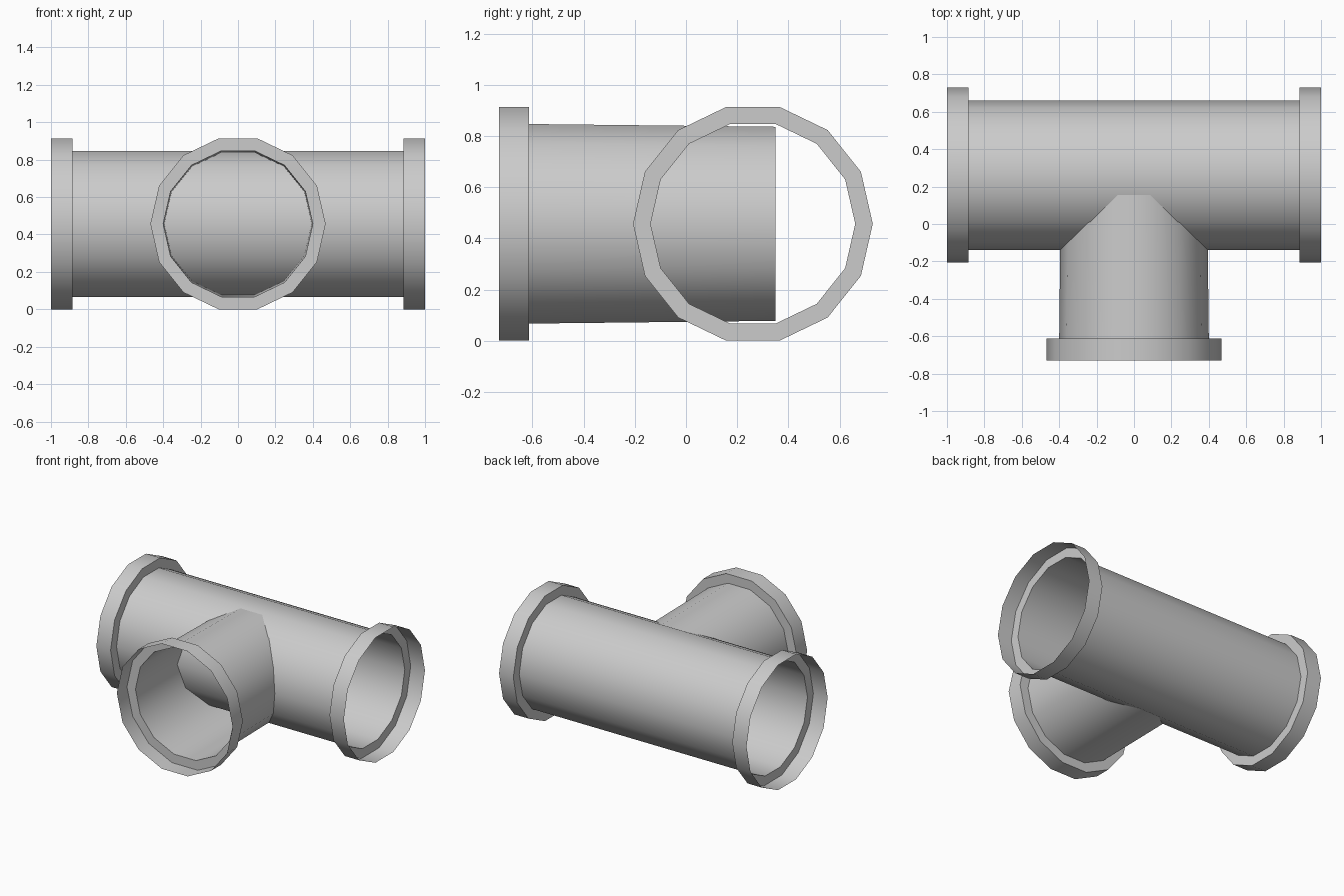
import bpy, bmesh
from math import pi, sin, cos, radians
from mathutils import Vector

if "Cube" in bpy.data.objects:
    bpy.data.objects.remove(bpy.data.objects["Cube"])

SIDES = 14
R_OUT, R_IN = 0.4685, 0.4
CZ = R_OUT * sin(pi / 2 - pi / SIDES)   # flats rest on the ground
CY = 0.2615                             # axis of the main pipe


def tube(name, profile, axis, centre):
    """Sweep (distance, radius) points around a horizontal axis, open ended."""
    bm = bmesh.new()
    axis = Vector(axis)
    side = axis.cross(Vector((0, 0, 1)))
    rings = []
    for d, r in profile:
        ring = []
        for i in range(SIDES):
            a = 2 * pi * i / SIDES
            p = Vector(centre) + axis * d + side * (r * cos(a)) + Vector((0, 0, r * sin(a)))
            ring.append(bm.verts.new(p))
        rings.append(ring)
    for a, b in zip(rings, rings[1:]):
        for i in range(SIDES):
            j = (i + 1) % SIDES
            bm.faces.new((a[i], b[i], b[j], a[j]))
    bm.normal_update()
    # Outward facing walls
    f = bm.faces[:][0] if not bm.faces.ensure_lookup_table() else None
    mid = Vector(centre)
    c = f.calc_center_median() - mid
    c -= axis * c.dot(axis)
    if f.normal.dot(c) < 0:
        bmesh.ops.reverse_faces(bm, faces=bm.faces[:])
    me = bpy.data.meshes.new(name)
    bm.to_mesh(me)
    bm.free()
    ob = bpy.data.objects.new(name, me)
    bpy.context.collection.objects.link(ob)
    bpy.ops.object.select_all(action='DESELECT')
    ob.select_set(True)
    bpy.context.view_layer.objects.active = ob
    bpy.ops.object.shade_smooth_by_angle(angle=radians(30))
    return ob


# Straight pipe with an open socket collar at each end
tube("main_pipe",
     [(-1, R_OUT), (-0.885, R_OUT), (-0.885, R_IN),
      (0.885, R_IN), (0.885, R_OUT), (1, R_OUT)],
     (1, 0, 0), (0, CY, CZ))

# Slightly tapered side branch with one collar, running into the main pipe
tube("branch_pipe",
     [(-0.73, R_OUT), (-0.613, R_OUT), (-0.613, R_IN), (0.35, 0.389)],
     (0, 1, 0), (0, 0, CZ))
